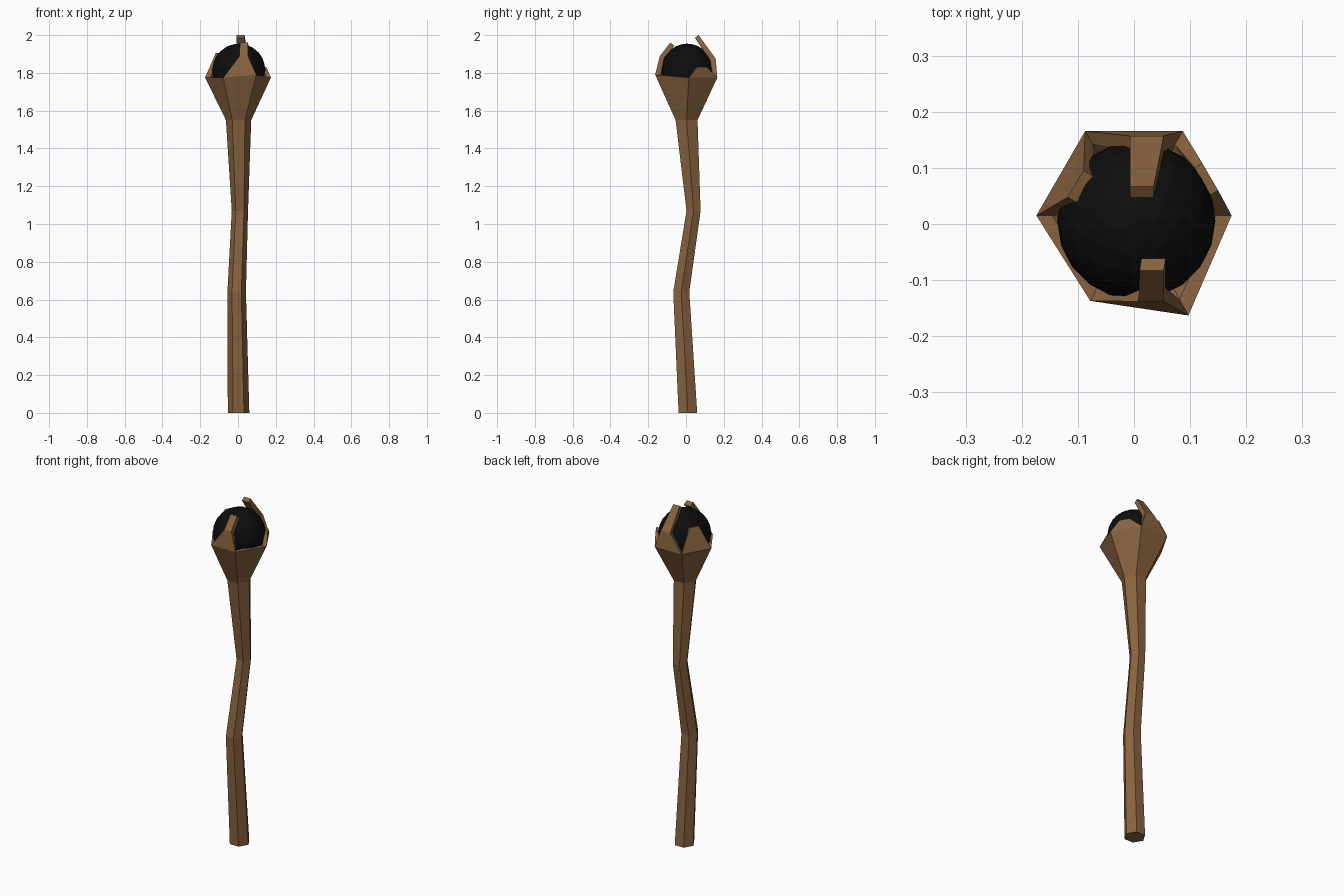
import bpy, bmesh
from math import cos, sin, pi
from mathutils import Vector

if "Cube" in bpy.data.objects:
    bpy.data.objects.remove(bpy.data.objects["Cube"])


def material(name, colour):
    m = bpy.data.materials.new(name)
    m.diffuse_color = colour
    m.use_nodes = True
    m.node_tree.nodes["Principled BSDF"].inputs["Base Color"].default_value = m.diffuse_color
    return m


wood = material("wood", (0.25, 0.125, 0.05, 1))
black = material("black_orb", (0.004, 0.004, 0.004, 1))


def loft(name, rings, mat):
    """Skin a list of equal-length rings and cap both ends."""
    bm = bmesh.new()
    loops = [[bm.verts.new(p) for p in r] for r in rings]
    n = len(loops[0])
    for a, b in zip(loops, loops[1:]):
        for i in range(n):
            j = (i + 1) % n
            bm.faces.new((a[i], a[j], b[j], b[i]))
    bm.faces.new(loops[0][::-1])
    bm.faces.new(loops[-1])
    bmesh.ops.recalc_face_normals(bm, faces=bm.faces)
    me = bpy.data.meshes.new(name)
    bm.to_mesh(me)
    bm.free()
    me.materials.append(mat)
    ob = bpy.data.objects.new(name, me)
    bpy.context.collection.objects.link(ob)
    return ob


def hexagon(x, y, z, r):
    return [Vector((x + r * cos(i * pi / 3), y + r * sin(i * pi / 3), z)) for i in range(6)]


# crooked shaft flaring into a hexagonal cup
rings = [hexagon(*s) for s in (
    (0.003, 0.01, 0, 0.057), (-0.007, -0.025, 0.64, 0.049),
    (0.01, 0.04, 1.07, 0.043), (0.003, 0.003, 1.55, 0.067))]
rim = hexagon(0, 0.015, 1.775, 0.174)
rim[4] = Vector((-0.078, -0.137, 1.775))
rim[5] = Vector((0.097, -0.163, 1.79))
centre = Vector((0, 0.015, 1.78))
inner = [centre + (p - centre) * 0.84 for p in rim]
floor = hexagon(0, 0.01, 1.72, 0.09)
loft("staff_shaft_and_cup", rings + [rim, inner, floor], wood)


def claw(name, i, sections):
    """Claw growing from rim edge i; each section is (corner, corner, thickness, droop)."""
    j = (i + 1) % 6
    edge = rim[j] - rim[i]
    inward = Vector((-edge.y, edge.x, 0)).normalized()
    loops = [[rim[i], rim[j], inner[j], inner[i]]]
    for a, b, t, droop in sections:
        a, b = Vector(a), Vector(b)
        off = (inward - Vector((0, 0, droop))) * t
        loops.append([a, b, b + off, a + off])
    loft(name, loops, wood)


# four claws of differing length
claw("back_claw", 1, [
    ((0.053, 0.157, 1.875), (-0.007, 0.157, 1.875), 0.028, 0.4),
    ((0.035, 0.067, 2.0), (-0.007, 0.067, 2.0), 0.02, 0.75)])
claw("front_claw", 4, [
    ((0.008, -0.138, 1.89), (0.053, -0.138, 1.89), 0.024, 0.4),
    ((0.01, -0.083, 1.96), (0.053, -0.083, 1.96), 0.022, 0.75)])
claw("left_claw", 2, [
    ((-0.09, 0.095, 1.905), (-0.118, 0.048, 1.905), 0.024, 0.3)])
claw("right_claw", 0, [
    ((0.15, 0.06, 1.832), (0.122, 0.108, 1.832), 0.016, 0.2)])

# orb held in the cup
bpy.ops.mesh.primitive_ico_sphere_add(subdivisions=3, radius=0.141, location=(0.004, 0.006, 1.814))
orb = bpy.context.object
orb.name = "orb"
orb.data.materials.append(black)
